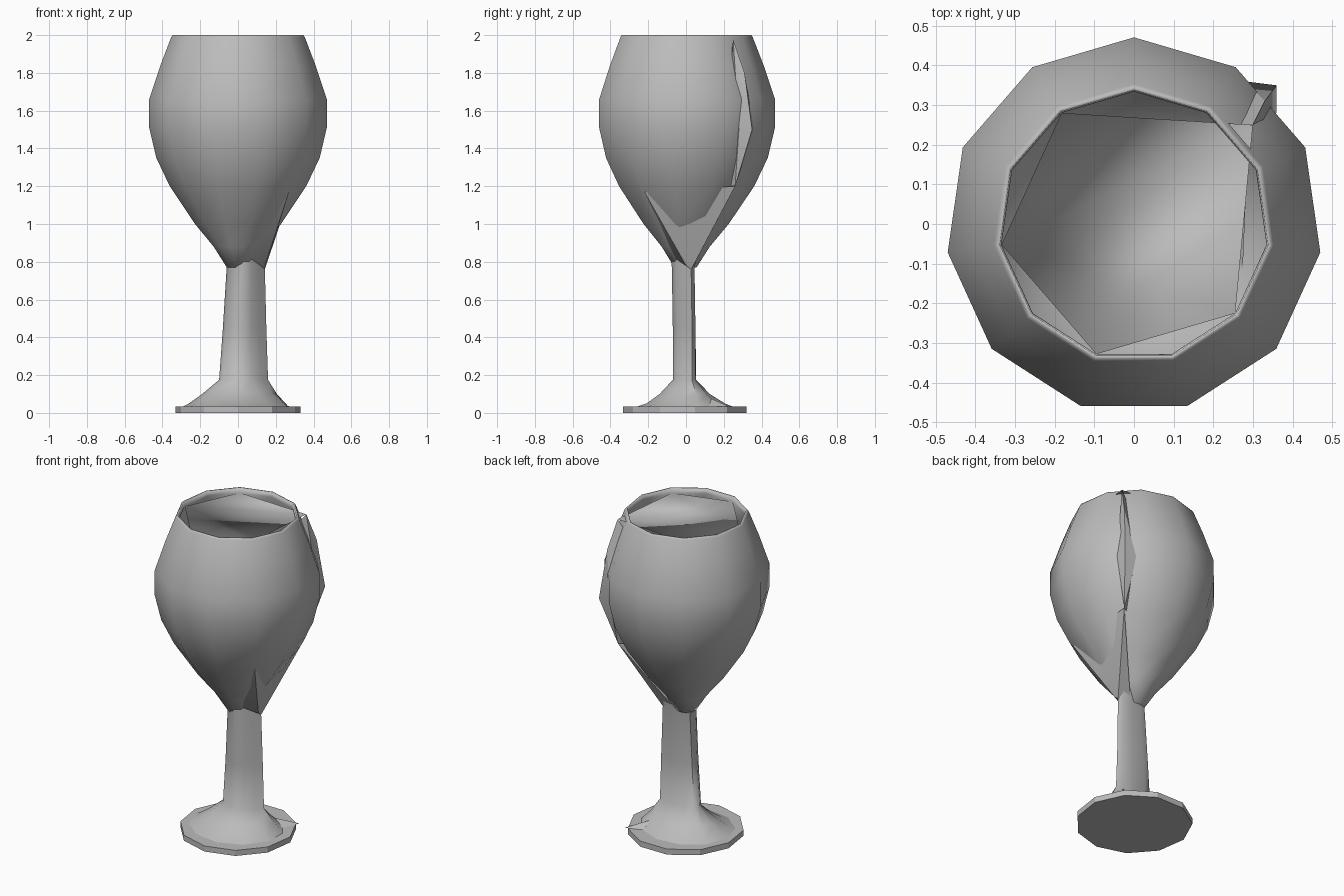
import bpy, bmesh, math
from mathutils import Vector

cube = bpy.data.objects.get("Cube")
if cube:
    bpy.data.objects.remove(cube, do_unlink=True)

SIDES = 11
STEP = math.tau / SIDES

grey = bpy.data.materials.new("plain grey")
grey.use_nodes = True
COLOUR = (0.5, 0.5, 0.5, 1)
grey.diffuse_color = COLOUR
grey.node_tree.nodes["Principled BSDF"].inputs["Base Color"].default_value = COLOUR


def finish(bm, name, smooth_angle=None, recalc=True):
    """Turn a bmesh into a shaded object."""
    if recalc:
        bmesh.ops.recalc_face_normals(bm, faces=bm.faces)
    mesh = bpy.data.meshes.new(name)
    bm.to_mesh(mesh)
    bm.free()
    mesh.materials.append(grey)
    obj = bpy.data.objects.new(name, mesh)
    bpy.context.collection.objects.link(obj)
    if smooth_angle is not None:
        bpy.ops.object.select_all(action="DESELECT")
        obj.select_set(True)
        bpy.context.view_layer.objects.active = obj
        bpy.ops.object.shade_smooth_by_angle(angle=math.radians(smooth_angle))
    return obj


def circle(radius, z, start=math.pi / 2, cy=0.0):
    return [Vector((radius * math.cos(start + i * STEP),
                    cy + radius * math.sin(start + i * STEP), z)) for i in range(SIDES)]


def loft(bm, rings):
    """Skin a stack of rings and close both ends."""
    loops = [[bm.verts.new(p) for p in ring] for ring in rings]
    for low, high in zip(loops, loops[1:]):
        for i in range(SIDES):
            j = (i + 1) % SIDES
            bm.faces.new((low[i], low[j], high[j], high[i]))
    bm.faces.new(loops[0][::-1])
    bm.faces.new(loops[-1])
    return loops


def hull(name, points, smooth_angle=30):
    bm = bmesh.new()
    for p in points:
        bm.verts.new(p)
    res = bmesh.ops.convex_hull(bm, input=bm.verts)
    loose = [v for v in bm.verts if not v.link_faces]
    bmesh.ops.delete(bm, geom=loose, context="VERTS")
    return finish(bm, name, smooth_angle)


# Bowl: outer wall, rounded rim, inner wall
outer = [(0.06, 0.77), (0.13, 0.88), (0.23, 1.0), (0.365, 1.2), (0.437, 1.35),
         (0.475, 1.51), (0.475, 1.66), (0.415, 1.84), (0.357, 1.99)]
rim = [(0.35, 2.0), (0.342, 2.0), (0.338, 1.97)]
inner = [(0.39, 1.83), (0.45, 1.65), (0.45, 1.51), (0.41, 1.35), (0.33, 1.2), (0.15, 1.02)]
bm = bmesh.new()
loops = loft(bm, [circle(r, z, cy=-0.004) for r, z in outer + rim + inner])
bmesh.ops.recalc_face_normals(bm, faces=bm.faces)

# Broken film just below the rim, sharing the inner wall's corners
edge = loops[len(outer) + 2]
tip = bm.verts.new((0.30, 0.25, 1.975))
for tri in ((edge[3], tip, edge[1]), (edge[3], edge[7], tip), (edge[3], edge[5], edge[7])):
    bm.faces.new(tri)
for f in bm.faces:
    f.smooth = True
finish(bm, "bowl", recalc=False)

# Stem and flared base: a lopsided section blending into a circle
section = [(1, .7), (.75, 1), (.1, .95), (-.5, 1), (-.9, .8), (-1, .2),
           (-.85, -.4), (-.45, -.85), (-.1, -1), (.3, -.6), (.65, 0)]


def stem_ring(z, x0, x1, y0, y1, roundness):
    ring = []
    for i, (u, v) in enumerate(section):
        a = math.radians(15) + i * STEP
        u += (math.cos(a) - u) * roundness
        v += (math.sin(a) - v) * roundness
        ring.append(Vector(((x0 + x1) / 2 + u * (x1 - x0) / 2,
                            (y0 + y1) / 2 + v * (y1 - y0) / 2, z)))
    return ring


bm = bmesh.new()
loft(bm, [stem_ring(0.03, -0.30, 0.28, -0.27, 0.26, 1),
          stem_ring(0.05, -0.26, 0.26, -0.21, 0.21, 0.9),
          stem_ring(0.10, -0.19, 0.21, -0.14, 0.13, 0.6),
          stem_ring(0.175, -0.10, 0.16, -0.07, 0.055, 0.2),
          stem_ring(0.45, -0.08, 0.15, -0.07, 0.05, 0),
          stem_ring(0.77, -0.06, 0.142, -0.075, 0.045, 0),
          stem_ring(0.84, -0.08, 0.15, -0.08, 0.06, 0)])
finish(bm, "stem", 50)

# Foot disc
bm = bmesh.new()
loft(bm, [circle(0.333, z, start=-math.pi / 2) for z in (0, 0.035)])
finish(bm, "foot_disc")

# Flap spreading from the stem onto the underside of the bowl
hull("bowl_flap", [(0.27, -0.22, 1.17), (0.29, 0.26, 1.2), (0.142, 0.0, 0.78),
                   (0.142, 0.028, 0.76), (0.06, -0.06, 0.82), (0.06, 0.04, 0.78)])

# Raised fin up the side of the bowl
hull("bowl_fin", [(0.30, 0.25, 1.975), (0.33, 0.31, 1.8), (0.36, 0.35, 1.5),
                  (0.28, 0.36, 1.5), (0.36, 0.28, 1.5), (0.29, 0.26, 1.2),
                  (0.20, 0.20, 1.2), (0.24, 0.24, 1.9)])

# Small spike on the foot
hull("foot_spike", [(0.27, 0.225, 0.035), (0.10, 0.16, 0.035), (0.20, 0.06, 0.035),
                    (0.10, 0.08, 0.10), (0.14, 0.12, 0.02)])
